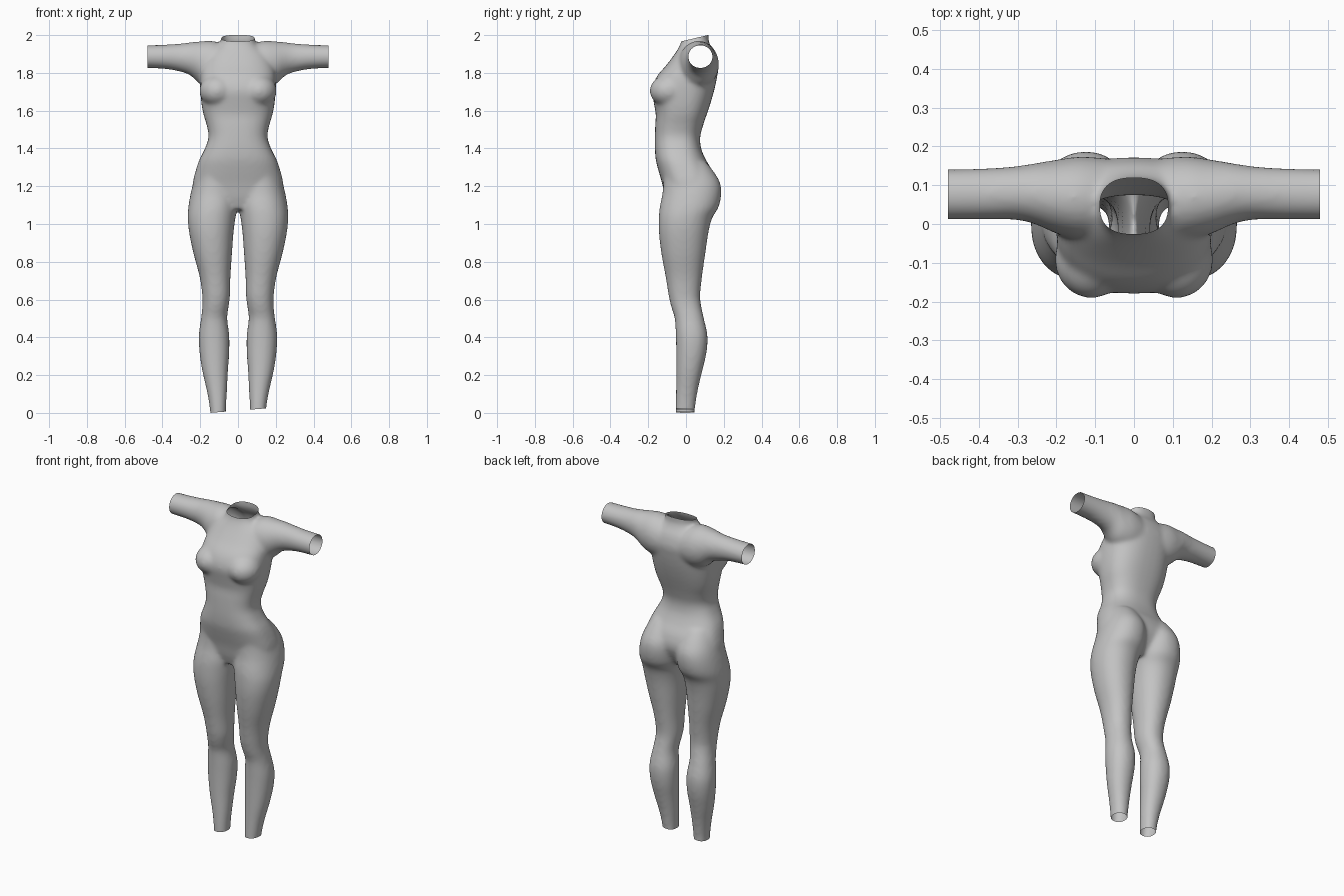
import bpy
import bmesh
import math
from mathutils import Matrix, Vector

default_cube = bpy.data.objects.get("Cube")
if default_cube:
    bpy.data.objects.remove(default_cube, do_unlink=True)

SIDES = 40
CM = 0.01  # profile tables are in hundredths of a unit

# Torso profile: height, half width, front, back
TORSO = [
    (108, 16, -9, 9), (114, 23, -11, 13), (121, 24, -12.5, 15.5),
    (128, 22.5, -14.5, 14), (134, 20.5, -16, 10.5), (140, 17.5, -16.5, 8),
    (146, 15.6, -16.5, 7.5), (152, 16.5, -16.3, 9), (158, 18.3, -16, 11),
    (164, 19.4, -17, 13), (171, 20, -18, 15), (178, 20, -15.5, 16.5),
    (184, 19, -10.5, 17.2), (190, 16, -6, 15.7), (194, 11, -3.5, 13.2),
    (197, 9, -2.5, 12), (201, 8.8, -2.3, 12), (208, 8.8, -2, 12),
]

# Leg profile: height, inner side, outer side, front, back
LEG = [
    (-8, 6.5, 14.5, -5.5, 4.5), (2, 6.3, 14.9, -5.5, 4.8),
    (12, 5.8, 16.6, -5.3, 6.3), (22, 5.3, 18.9, -5.2, 8.6),
    (32, 4.6, 20.4, -5.2, 10.9), (41, 4.6, 20.8, -5.4, 11.4),
    (50, 5.7, 19.6, -6, 9.5), (56, 5, 18.9, -7.8, 8.2),
    (62, 4.2, 18.9, -9.2, 7.5), (72, 4, 20.3, -10.8, 8.5),
    (84, 3.2, 23.5, -13, 10.2), (95, 2.4, 25.8, -14.3, 11.8),
    (103, 1.4, 26.6, -14.4, 13.8), (109, 0.2, 26.3, -13.9, 17.3),
    (116, 0, 25.1, -12.5, 18.7), (122, 0.5, 23.6, -12, 18),
    (128, 2, 21.5, -12, 14.5), (133, 4, 19, -11, 10.5),
]

# Sleeve profile: distance from the middle, underside, top, front, back
SLEEVE = [
    (0, 172, 193, -3, 16), (8, 172, 195.5, -4, 17), (14, 172, 197, -4, 17.4),
    (20, 174, 196.7, -2.5, 16.6), (25, 178.5, 196.2, -0.3, 15.8),
    (30, 180.5, 195.6, 1, 15), (38, 182, 195, 1.1, 14.4),
    (48, 182.5, 194.7, 1.1, 14.1), (56, 182.5, 194.7, 1.1, 14.1),
]


def smooth_rows(rows, steps=4):
    """Refine a profile table with a Catmull-Rom curve."""
    result = []
    last = len(rows) - 1
    for i in range(last):
        quad = [rows[max(0, min(last, j))] for j in range(i - 1, i + 3)]
        for s in range(steps):
            t = s / steps
            result.append([
                b + t / 2 * (c - a + t * (2 * a - 5 * b + 4 * c - d
                                          + t * (3 * (b - c) + d - a)))
                for a, b, c, d in zip(*quad)])
    result.append(list(rows[-1]))
    return result


def signed_power(value, power):
    return math.copysign(abs(value) ** power, value)


def loft(bm, rows, place, squareness):
    """Skin a closed tube through rounded sections."""
    rings = []
    for key, a_low, a_high, b_low, b_high in smooth_rows(rows):
        ring = []
        for i in range(SIDES):
            angle = math.tau * i / SIDES
            u = signed_power(math.cos(angle), 2 / squareness)
            v = signed_power(math.sin(angle), 2 / squareness)
            a = (a_low + a_high + u * (a_high - a_low)) / 2
            b = (b_low + b_high + v * (b_high - b_low)) / 2
            ring.append(bm.verts.new(Vector(place(key, a, b)) * CM))
        rings.append(ring)
    for lower, upper in zip(rings, rings[1:]):
        for i in range(SIDES):
            j = (i + 1) % SIDES
            bm.faces.new((lower[i], lower[j], upper[j], upper[i]))
    bm.faces.new(rings[0][::-1])
    bm.faces.new(rings[-1])


def cut(bm, point, normal):
    """Trim away everything on the normal's side, leaving an open edge."""
    bmesh.ops.bisect_plane(bm, geom=bm.verts[:] + bm.edges[:] + bm.faces[:],
                           plane_co=point, plane_no=normal, clear_outer=True)


# Overlapping body volumes
bm = bmesh.new()
loft(bm, [(z, -w, w, f, b) for z, w, f, b in TORSO],
     lambda k, a, b: (a, b, k), 2.5)
for side in (-1, 1):
    loft(bm, LEG, lambda k, a, b: (side * a, b, k), 2.15)
    loft(bm, SLEEVE, lambda k, a, b: (side * k, b, a), 2)
    # Bust
    bmesh.ops.create_uvsphere(
        bm, u_segments=32, v_segments=20, radius=1,
        matrix=Matrix.Translation((side * 0.11, -0.092, 1.705))
        @ Matrix.Diagonal((0.095, 0.1, 0.085, 1)))
bmesh.ops.recalc_face_normals(bm, faces=bm.faces[:])
body_mesh = bpy.data.meshes.new("body_form")
bm.to_mesh(body_mesh)
bm.free()
body = bpy.data.objects.new("body_form", body_mesh)
bpy.context.scene.collection.objects.link(body)

# Fuse the volumes into one skin and soften the joins
remesh = body.modifiers.new("fuse", 'REMESH')
remesh.mode = 'VOXEL'
remesh.voxel_size = 0.01
soften = body.modifiers.new("soften", 'SMOOTH')
soften.factor = 0.5
soften.iterations = 14
bpy.context.view_layer.update()
graph = bpy.context.evaluated_depsgraph_get()
skin = bpy.data.meshes.new_from_object(body.evaluated_get(graph))
bpy.data.objects.remove(body, do_unlink=True)

fabric = bpy.data.materials.new("grey_fabric")
fabric.use_nodes = True
grey = (0.55, 0.55, 0.55, 1)
fabric.diffuse_color = grey
shader = next(n for n in fabric.node_tree.nodes if n.type == 'BSDF_PRINCIPLED')
shader.inputs["Base Color"].default_value = grey


def garment(name, cuts):
    """Cut one open-ended garment out of the fused skin."""
    bm = bmesh.new()
    bm.from_mesh(skin)
    for point, normal in cuts:
        cut(bm, point, normal)
    mesh = bpy.data.meshes.new(name)
    bm.to_mesh(mesh)
    bm.free()
    mesh.materials.clear()
    mesh.materials.append(fabric)
    mesh.shade_smooth()
    obj = bpy.data.objects.new(name, mesh)
    bpy.context.scene.collection.objects.link(obj)


# Shirt: open hem, cuffs and sloping neckline
WAIST = (0, 0, 1.33)
garment("shirt", [
    (WAIST, (0, 0, -1)),
    ((0.48, 0, 0), (1, 0, 0)),
    ((-0.48, 0, 0), (-1, 0, 0)),
    ((0, -0.024, 1.967), (0, -0.237, 1)),
])

# Leggings: open waist and slightly uneven ankles
garment("leggings", [
    (WAIST, (0, 0, 1)),
    ((0, 0, 0.012), (0.08, 0, -1)),
])
